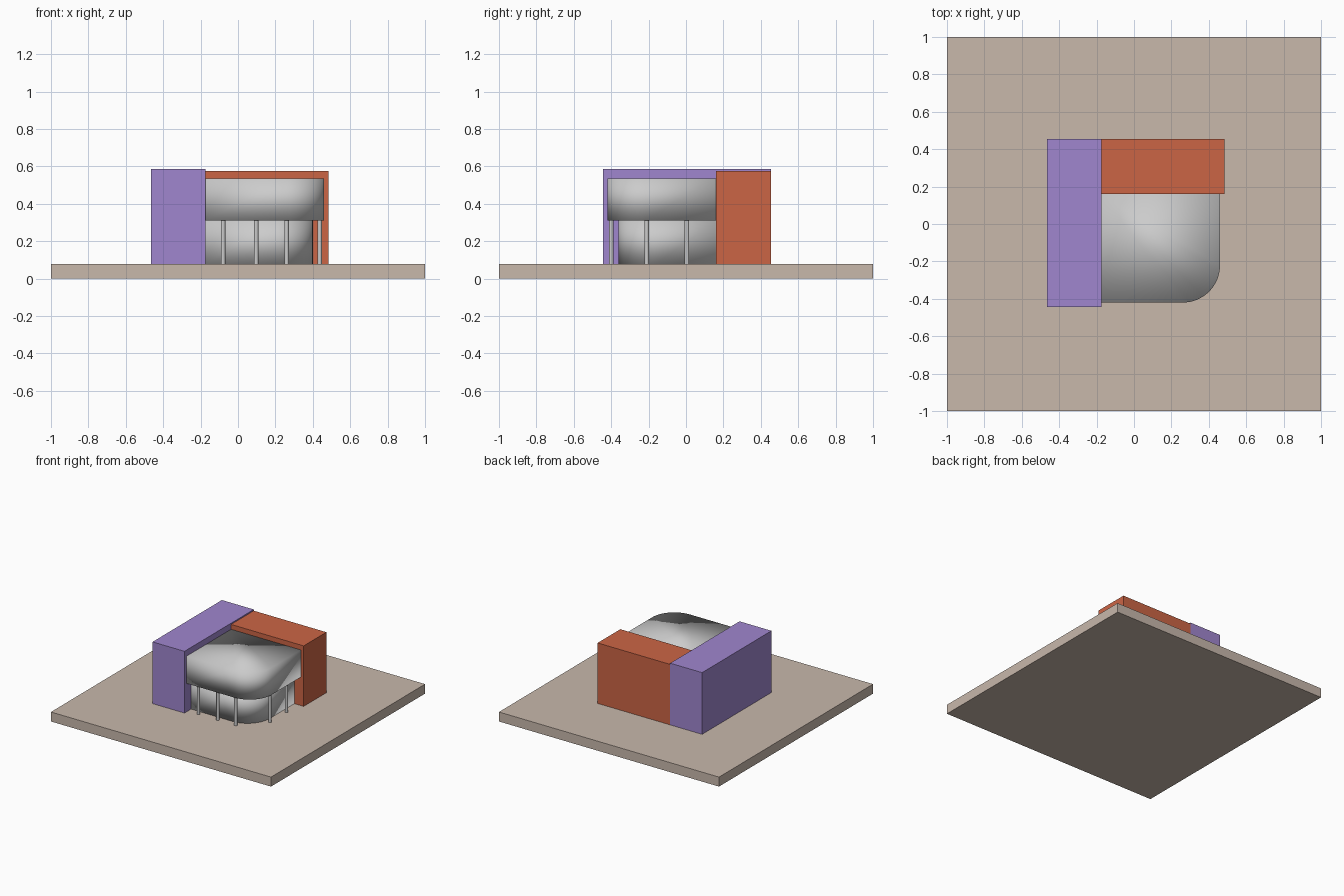
import bpy, bmesh, math

if "Cube" in bpy.data.objects:
    bpy.data.objects.remove(bpy.data.objects["Cube"])


def material(name, color):
    m = bpy.data.materials.new(name)
    m.diffuse_color = (*color, 1)
    m.use_nodes = True
    m.node_tree.nodes["Principled BSDF"].inputs["Base Color"].default_value = m.diffuse_color
    return m


def make_object(name, bm, mat=None):
    bmesh.ops.recalc_face_normals(bm, faces=bm.faces[:])
    me = bpy.data.meshes.new(name)
    bm.to_mesh(me)
    bm.free()
    ob = bpy.data.objects.new(name, me)
    bpy.context.collection.objects.link(ob)
    if mat:
        me.materials.append(mat)
    return ob


def prism(name, outline, z0, z1, mat=None, smooth=False):
    bm = bmesh.new()
    face = bm.faces.new([bm.verts.new((x, y, z0)) for x, y in outline])
    ext = bmesh.ops.extrude_face_region(bm, geom=[face], use_keep_orig=True)
    verts = [v for v in ext["geom"] if isinstance(v, bmesh.types.BMVert)]
    bmesh.ops.translate(bm, verts=verts, vec=(0, 0, z1 - z0))
    for f in bm.faces:
        f.smooth = smooth
    return make_object(name, bm, mat)


def box(name, x0, x1, y0, y1, z0, z1, mat):
    return prism(name, [(x0, y0), (x1, y0), (x1, y1), (x0, y1)], z0, z1, mat)


def rounded_block(name, x0, x1, y0, y1, r, z0, z1, steps=16):
    # rectangle with only its front right corner rounded
    arc = [-math.pi / 2 + math.pi / 2 * i / steps for i in range(steps + 1)]
    pts = [(x0, y0)]
    pts += [(x1 - r + r * math.cos(a), y0 + r + r * math.sin(a)) for a in arc]
    pts += [(x1, y1), (x0, y1)]
    return prism(name, pts, z0, z1, smooth=True)


tan = material("tan", (0.58, 0.48, 0.41))
purple = material("purple", (0.35, 0.24, 0.62))
red = material("brick_red", (0.60, 0.13, 0.06))

# Ground slab and the two wings
box("base_slab", -1, 1, -1, 1, 0, 0.078, tan)
box("left_wing", -0.465, -0.175, -0.445, 0.455, 0.078, 0.585, purple)
box("back_wing", -0.175, 0.485, 0.16, 0.455, 0.078, 0.575, red)

# Overhanging upper floor and recessed lower floor
rounded_block("upper_floor", -0.175, 0.46, -0.42, 0.16, 0.2, 0.312, 0.535)
rounded_block("lower_floor", -0.175, 0.40, -0.36, 0.16, 0.2, 0.078, 0.312)

# Slim columns under the overhang
for i, (x, y) in enumerate([(-0.08, -0.40), (0.097, -0.40), (0.26, -0.40),
                            (0.437, -0.21), (0.437, 0.005)]):
    bpy.ops.mesh.primitive_cylinder_add(vertices=20, radius=0.012, depth=0.234,
                                        location=(x, y, 0.195))
    col = bpy.context.object
    col.name = f"column_{i + 1}"
    bpy.ops.object.shade_smooth_by_angle(angle=math.radians(40))
